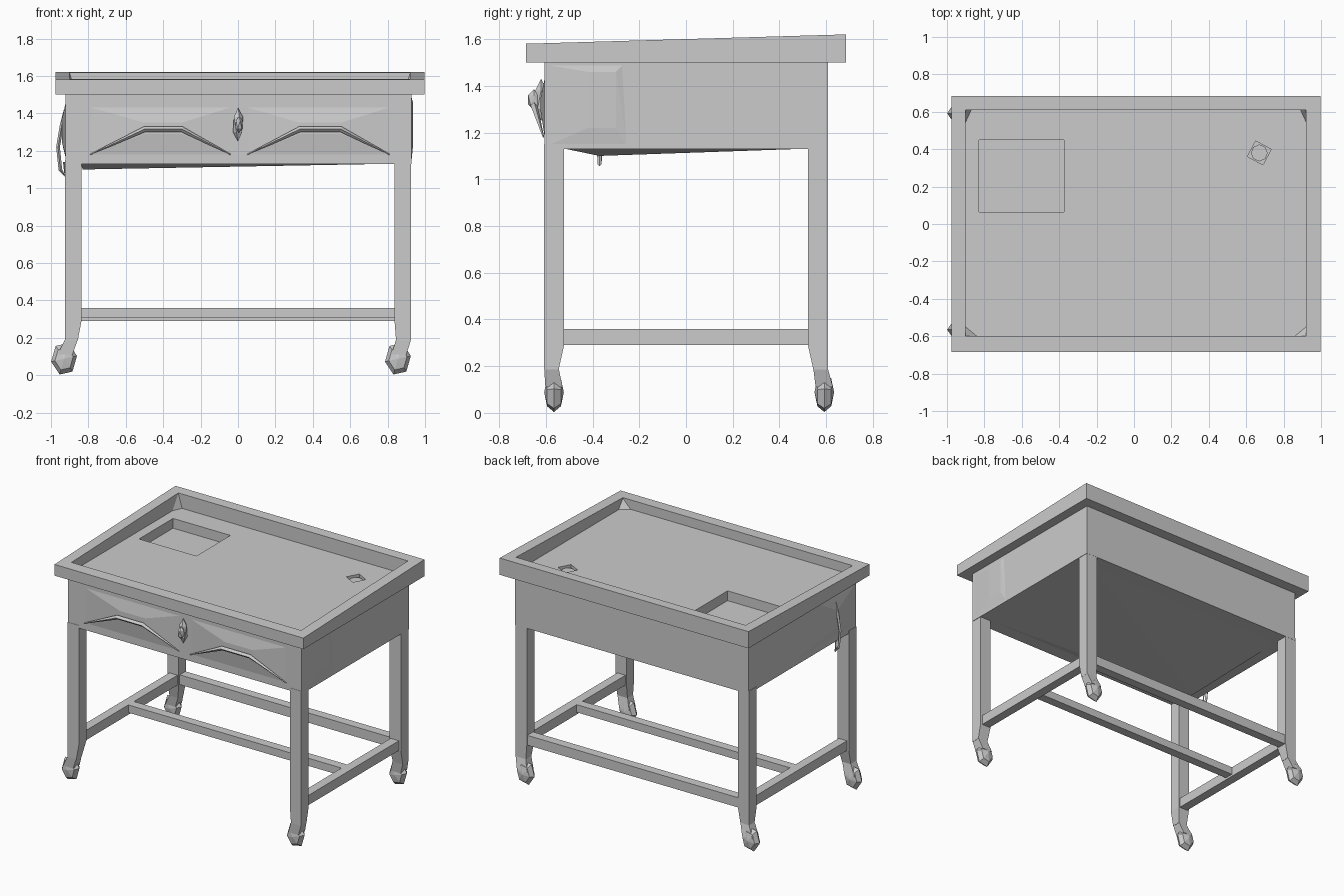
import bpy, bmesh, math
from mathutils import Matrix

if "Cube" in bpy.data.objects:
    bpy.data.objects.remove(bpy.data.objects["Cube"])


def finish(name, bm):
    bmesh.ops.recalc_face_normals(bm, faces=bm.faces)
    me = bpy.data.meshes.new(name)
    bm.to_mesh(me)
    bm.free()
    ob = bpy.data.objects.new(name, me)
    bpy.context.collection.objects.link(ob)
    return ob


def block(name, x, y, z, top=None):
    """Box from ranges; top = optional (x range, y range) of the upper face."""
    tx, ty = top or (x, y)
    bm = bmesh.new()
    rings = []
    for (a, b, h) in ((x, y, z[0]), (tx, ty, z[1])):
        rings.append([bm.verts.new((a[i], b[j], h)) for i, j in ((0, 0), (1, 0), (1, 1), (0, 1))])
    lo, hi = rings
    bm.faces.new(lo)
    bm.faces.new(hi)
    for i in range(4):
        k = (i + 1) % 4
        bm.faces.new((lo[i], lo[k], hi[k], hi[i]))
    return finish(name, bm)


def hull(name, pts):
    bm = bmesh.new()
    for p in pts:
        bm.verts.new(p)
    bmesh.ops.convex_hull(bm, input=bm.verts)
    return finish(name, bm)


def bar(name, pts, radii, closed=False):
    """Four-sided bar along a path."""
    cu = bpy.data.curves.new(name, 'CURVE')
    cu.dimensions = '3D'
    cu.bevel_depth = 1.0
    cu.bevel_resolution = 0
    cu.use_fill_caps = True
    sp = cu.splines.new('POLY')
    sp.points.add(len(pts) - 1)
    for p, co, r in zip(sp.points, pts, radii):
        p.co = (*co, 1)
        p.radius = r
    sp.use_cyclic_u = closed
    ob = bpy.data.objects.new(name, cu)
    bpy.context.collection.objects.link(ob)
    bpy.ops.object.select_all(action='DESELECT')
    ob.select_set(True)
    bpy.context.view_layer.objects.active = ob
    bpy.ops.object.convert(target='MESH')
    for poly in bpy.context.object.data.polygons:
        poly.use_smooth = False


def cut(target, cutter):
    cutter.hide_render = True
    cutter.hide_set(True)
    m = target.modifiers.new(cutter.name, 'BOOLEAN')
    m.object = cutter
    m.operation = 'DIFFERENCE'
    m.solver = 'EXACT'


FLOOR = 1.515
XL, XR, YF, YB = -0.9, 0.92, -0.6, 0.61    # tray interior

# Tray with a rim that rises towards the back
tray = block("tray_top", (-0.975, 0.998), (-0.685, 0.685), (1.5, 1.6))
for v in tray.data.vertices:
    if v.co.z > 1.55:
        v.co.z = 1.58 if v.co.y < 0 else 1.62

# Cabinet body below the tray
body = block("cabinet_body", (-0.922, 0.928), (-0.605, 0.608), (1.13, 1.502))

# Tray interior, basin recess and drain pocket
cut(tray, block("tray_cutter", (XL, XR), (YF, YB), (FLOOR, 1.8)))
basin = block("basin_cutter", (-0.83, -0.375), (0.065, 0.45), (1.445, 1.8))
drain = block("drain_cutter", (-0.047, 0.047), (-0.047, 0.047), (1.46, 1.8))
drain.data.transform(Matrix.Translation((0.67, 0.38, 0)) @ Matrix.Rotation(math.radians(62), 4, 'Z'))
for part in (tray, body):
    cut(part, basin)
    cut(part, drain)

# Drain cap
bm = bmesh.new()
bmesh.ops.create_cone(bm, cap_ends=True, segments=8, radius1=0.045, radius2=0.045, depth=0.03,
                      matrix=Matrix.Translation((0.67, 0.38, 1.485)))
finish("drain_cap", bm)

# Slanted gussets in the tray corners
for x, sx in ((XL, 1), (XR, -1)):
    for y, sy, wx, wy, zt in ((YF, 1, 0.06, 0.05, 1.578), (YB, -1, 0.03, 0.065, 1.615)):
        hull("tray_gusset", [(x, y, FLOOR), (x + sx * wx, y, FLOOR), (x, y + sy * wy, FLOOR), (x, y, zt)])

# Sagging underside and shallow swells on the cabinet sides
hull("cabinet_underside", [(x, y, 1.131) for x in (-0.84, 0.84) for y in (-0.52, 0.52)]
     + [(-0.83, -0.37, 1.1)])
hull("left_side_swell", [(-0.921, y, z) for y, z in ((-0.6, 1.17), (-0.6, 1.46), (0.15, 1.16), (-0.2, 1.46))]
     + [(-0.943, -0.37, 1.36), (-0.94, -0.37, 1.24)])
hull("right_side_swell", [(0.927, y, z) for y, z in ((-0.6, 1.14), (-0.6, 1.49), (-0.25, 1.14), (-0.27, 1.49))]
     + [(0.935, y, z) for y in (-0.42, -0.3) for z in (1.22, 1.46)])

# Legs with tapered feet, and faceted casters all turned to the left
for sx in (-1, 1):
    for sy in (-1, 1):
        xo, xi, xt = sx * 0.925, sx * 0.837, sx * 0.857
        yo, yi, yt = sy * 0.607, sy * 0.522, sy * 0.545
        if sx > 0:
            xt = 0.845
        rx, ry = sorted((xo, xi)), sorted((yo, yi))
        side = ("front" if sy < 0 else "back") + ("_left" if sx < 0 else "_right")
        block(side + "_leg", rx, ry, (0.29, 1.15))
        foot = (sorted((xo, xt)), sorted((yo, yt)))
        block(side + "_foot", *foot, (0.185, 0.29), (rx, ry))
        cx, cy = (-0.93 if sx < 0 else 0.855), sy * (0.565 if sy < 0 else 0.592)
        block(side + "_fork", (cx - 0.035, cx + 0.045), (cy - 0.037, cy + 0.037), (0.11, 0.19), foot)
        bm = bmesh.new()
        rot = Matrix.Rotation(math.radians(90), 4, 'X') @ Matrix.Rotation(math.radians(40), 4, 'Z')
        bmesh.ops.create_uvsphere(bm, u_segments=6, v_segments=4, radius=1.0,
                                  matrix=Matrix.Translation((cx, cy, 0.088))
                                  @ Matrix.Diagonal((0.07, 0.042, 0.0895, 1)) @ rot)
        finish(side + "_caster", bm)

# Stretchers: both sides, back and middle
for sx in (-1, 1):
    block("side_stretcher", sorted((sx * 0.845, sx * 0.91)), (-0.54, 0.54), (0.29, 0.36))
block("back_stretcher", (-0.86, 0.86), (0.535, 0.6), (0.29, 0.36))
block("middle_stretcher", (-0.86, 0.86), (-0.035, 0.03), (0.305, 0.36))

# Faceted drawer fronts with bow-shaped pulls
for x0, x1, h0, h1 in ((-0.8, -0.03, -0.5, -0.3), (0.04, 0.82, 0.33, 0.55)):
    hull("drawer_front", [(x, -0.604, z) for x in (x0, x1) for z in (1.175, 1.435)]
         + [(x, -0.622, z) for x in (h0, h1) for z in (1.29, 1.35)])
    bar("drawer_pull", [(x0 + 0.01, -0.61, 1.18), (h0, -0.65, 1.315), (h1, -0.65, 1.315), (x1 - 0.01, -0.61, 1.18)],
        (0.003, 0.015, 0.015, 0.003))

# Latch between the drawers
for x, y, z, s in ((0.0, -0.62, 1.34, (0.03, 0.03, 0.09)), (0.005, -0.65, 1.34, (0.022, 0.03, 0.045))):
    bm = bmesh.new()
    bmesh.ops.create_icosphere(bm, subdivisions=1, radius=1.0,
                               matrix=Matrix.Translation((x, y, z)) @ Matrix.Diagonal((*s, 1)))
    finish("drawer_latch", bm)

# Hanging ring on the left side
bar("side_ring", [(-0.925, -0.37, 1.42), (-0.942, -0.37, 1.34), (-0.962, -0.37, 1.22),
                  (-0.95, -0.37, 1.1), (-0.925, -0.37, 1.065), (-0.93, -0.37, 1.14)],
    (0.006, 0.01, 0.01, 0.01, 0.009, 0.006))
